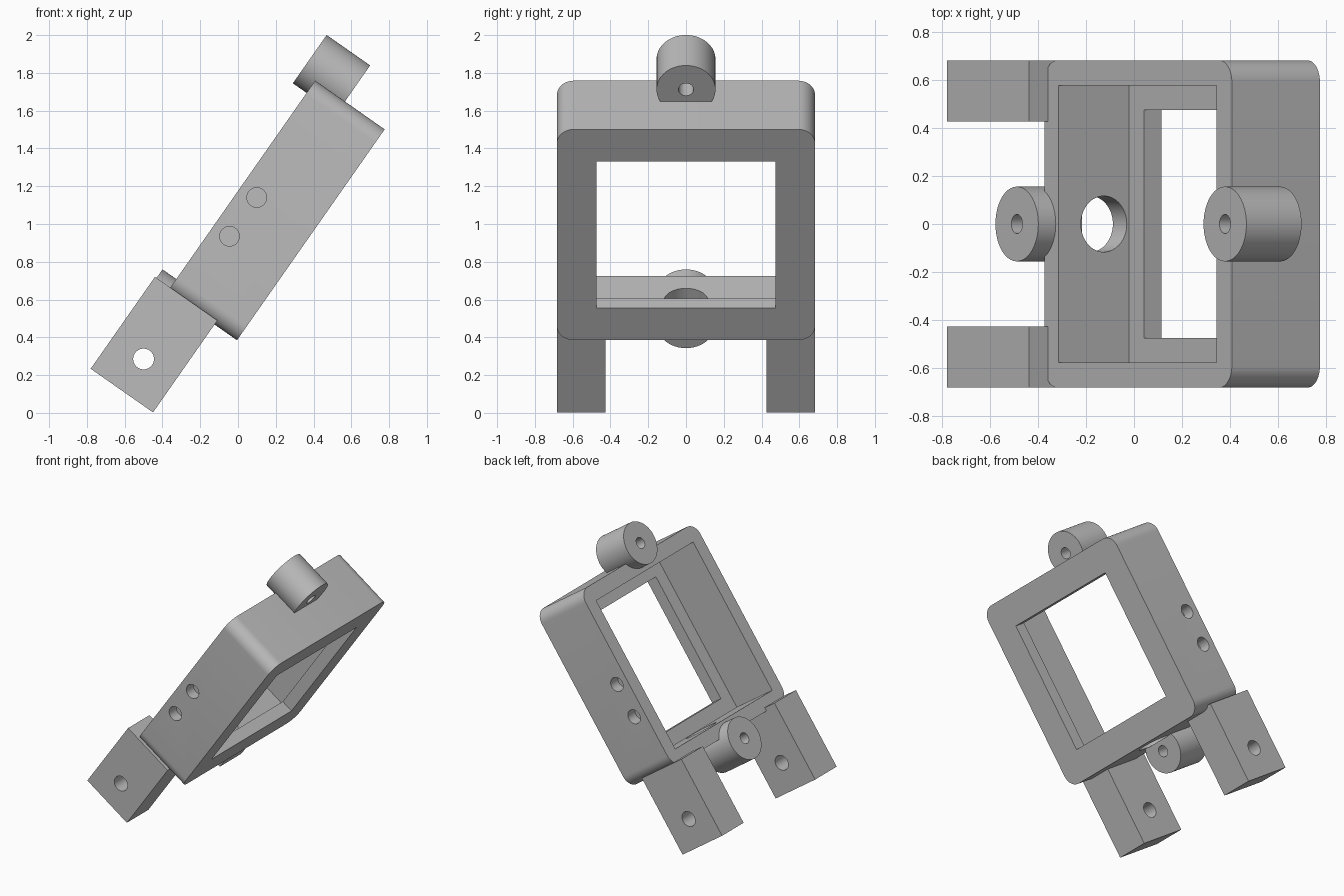
import bpy
import bmesh
from math import radians
from mathutils import Matrix, Vector

old = bpy.data.objects.get("Cube")
if old:
    bpy.data.objects.remove(old, do_unlink=True)

grey = bpy.data.materials.new("plain grey")
grey.use_nodes = True
GREY = (0.5, 0.5, 0.5, 1)
grey.diffuse_color = GREY
grey.node_tree.nodes["Principled BSDF"].inputs["Base Color"].default_value = GREY

# Parts are modelled upright (x depth, y width, z length), then tilted together
TILT = radians(35)
AXES = {"x": Matrix.Rotation(radians(90), 4, "Y"),
        "y": Matrix.Rotation(radians(90), 4, "X"),
        "z": Matrix.Identity(4)}


def finish(name, bm):
    bmesh.ops.recalc_face_normals(bm, faces=bm.faces[:])
    mesh = bpy.data.meshes.new(name)
    bm.to_mesh(mesh)
    bm.free()
    mesh.materials.append(grey)
    obj = bpy.data.objects.new(name, mesh)
    bpy.context.collection.objects.link(obj)
    return obj


def box(name, x, y, z, radius=0):
    """Box from ranges; radius rounds the edges running along x."""
    bm = bmesh.new()
    lo, hi = Vector((x[0], y[0], z[0])), Vector((x[1], y[1], z[1]))
    mat = Matrix.Translation((lo + hi) / 2) @ Matrix.Diagonal((hi - lo).to_4d())
    bmesh.ops.create_cube(bm, size=1, matrix=mat)
    if radius:
        edges = [e for e in bm.edges
                 if abs(e.verts[0].co.x - e.verts[1].co.x) > 0.01]
        bmesh.ops.bevel(bm, geom=edges, offset=radius, segments=10,
                        profile=0.5, affect="EDGES")
    return finish(name, bm)


def cylinder(name, axis, centre, radius, length):
    bm = bmesh.new()
    bmesh.ops.create_cone(bm, cap_ends=True, segments=64, radius1=radius,
                          radius2=radius, depth=length,
                          matrix=Matrix.Translation(centre) @ AXES[axis])
    return finish(name, bm)


def cut(obj, *cutters):
    bpy.context.view_layer.objects.active = obj
    for cutter in cutters:
        mod = obj.modifiers.new("cut", "BOOLEAN")
        mod.operation = "DIFFERENCE"
        mod.solver = "EXACT"
        mod.object = cutter
        bpy.ops.object.modifier_apply(modifier=mod.name)
        bpy.data.objects.remove(cutter, do_unlink=True)


def cable_hole():
    return cylinder("cable_cutter", "z", (-0.443, 0, 0.385), 0.117, 0.15)


# Frame: rounded shell, deep pocket, smaller window through the back lip
frame = box("frame", (-0.674, -0.225), (-0.683, 0.683), (0.312, 1.675), 0.09)
cut(frame,
    box("pocket", (-0.8, -0.314), (-0.578, 0.578), (0.413, 1.564)),
    box("window", (-0.5, -0.1), (-0.475, 0.475), (0.52, 1.466)),
    cable_hole())

# Blind screw holes in both side walls
for side in (-1, 1):
    for z in (0.74, 0.991):
        cut(frame, cylinder("screw_cutter", "y", (-0.573, side * 0.683, z), 0.052, 0.17))

# Bored lugs above and below the frame
lugs = []
for name, z in (("upper_lug", 1.752), ("lower_lug", 0.237)):
    lug = cylinder(name, "x", (-0.6225, 0, z), 0.156, 0.281)
    cut(lug, cylinder("bore", "x", (-0.6225, 0, z), 0.04, 0.5))
    lugs.append(lug)
cut(lugs[1], cable_hole())

# Hinge blocks with cross holes
blocks = []
for name, side in (("front_hinge_block", -1), ("rear_hinge_block", 1)):
    block = box(name, (-0.773, -0.37), sorted((side * 0.427, side * 0.683)), (-0.256, 0.338))
    cut(block, cylinder("pin_cutter", "y", (-0.573, side * 0.55, -0.053), 0.055, 0.5))
    blocks.append(block)

# Tilt the assembly and shade curved walls smooth
bpy.ops.object.select_all(action="DESELECT")
for obj in [frame] + lugs + blocks:
    obj.data.transform(Matrix.Rotation(TILT, 4, "Y"))
    obj.select_set(True)
bpy.context.view_layer.objects.active = frame
bpy.ops.object.shade_smooth_by_angle(angle=radians(30))
